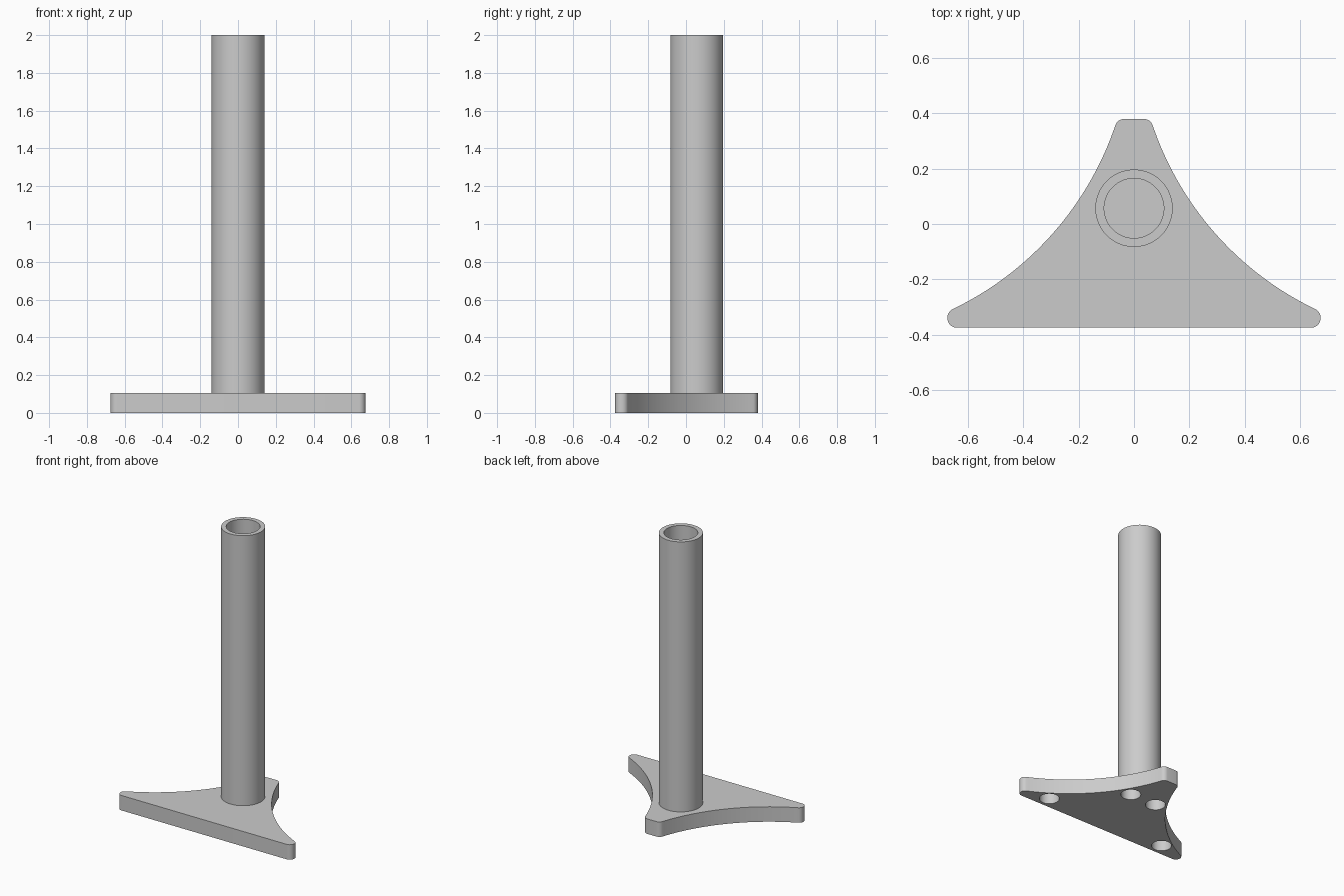
import bpy, bmesh, math
from mathutils import Vector

if "Cube" in bpy.data.objects:
    bpy.data.objects.remove(bpy.data.objects["Cube"], do_unlink=True)

PLATE_H = 0.105
HOLE_DEPTH = 0.085
HOLE_R = 0.065
POLE_Y = 0.057

grey = bpy.data.materials.new("plain grey")
grey.use_nodes = True
colour = (0.6, 0.6, 0.6, 1)
grey.diffuse_color = colour
grey.node_tree.nodes["Principled BSDF"].inputs["Base Color"].default_value = colour


def make_object(name, bm):
    bmesh.ops.recalc_face_normals(bm, faces=bm.faces)
    mesh = bpy.data.meshes.new(name)
    bm.to_mesh(mesh)
    bm.free()
    obj = bpy.data.objects.new(name, mesh)
    bpy.context.collection.objects.link(obj)
    mesh.materials.append(grey)
    return obj


def activate(obj):
    bpy.ops.object.select_all(action="DESELECT")
    obj.select_set(True)
    bpy.context.view_layer.objects.active = obj


def smooth(obj):
    activate(obj)
    bpy.ops.object.shade_smooth_by_angle(angle=math.radians(30))


def arc_points(centre, p, q, steps):
    """Points on the shorter arc from p to q round a centre."""
    a, b = p - centre, q - centre
    start = math.atan2(a.y, a.x)
    turn = math.atan2(a.x * b.y - a.y * b.x, a.dot(b))
    angles = [start + turn * i / steps for i in range(steps + 1)]
    return [centre + a.length * Vector((math.cos(t), math.sin(t))) for t in angles]


def fillet(prev, corner, nxt, d):
    """Round a corner, starting and ending d away from it."""
    a, b = (prev - corner).normalized(), (nxt - corner).normalized()
    centre = corner + (a + b).normalized() * d / math.cos(a.angle(b) / 2)
    return arc_points(centre, corner + a * d, corner + b * d, 8)


def concave_arc(p, q, radius):
    """Arc from p to q, bulging towards the middle of the plate."""
    mid, half = (p + q) / 2, (q - p) / 2
    out = Vector((half.y, -half.x)).normalized()
    centre = mid + out * math.sqrt(radius ** 2 - half.length ** 2)
    return arc_points(centre, p, q, 24)


# Base plate: right half of the outline, mirrored to the left
foot = Vector((0.675, -0.375))
foot_top = Vector((0.675, -0.317))
tip = Vector((0.06, 0.38))
arc = concave_arc(foot_top, tip, 1.143)
half = fillet(Vector((0, foot.y)), foot, foot_top, 0.034)
half += fillet(foot, foot_top, arc[1], 0.022)
half += arc[1:-1]
half += fillet(arc[-2], tip, Vector((0, tip.y)), 0.025)
outline = half + [Vector((-p.x, p.y)) for p in reversed(half)]

bm = bmesh.new()
face = bm.faces.new([bm.verts.new((p.x, p.y, 0)) for p in outline])
top = bmesh.ops.extrude_face_region(bm, geom=[face], use_keep_orig=True)
bmesh.ops.translate(bm, vec=(0, 0, PLATE_H),
                    verts=[v for v in top["geom"] if isinstance(v, bmesh.types.BMVert)])
plate = make_object("base_plate", bm)

# Four blind round pockets in the underside
bm = bmesh.new()
for x, y in ((0.476, -0.29), (0.104, 0.092)):
    for side in (1, -1):
        made = bmesh.ops.create_cone(bm, cap_ends=True, segments=48, radius1=HOLE_R,
                                     radius2=HOLE_R, depth=2 * HOLE_DEPTH)
        bmesh.ops.translate(bm, vec=(side * x, y, 0), verts=made["verts"])
cutter = make_object("pocket_cutter", bm)
cutter.hide_render = True

cut = plate.modifiers.new("pockets", "BOOLEAN")
cut.operation = "DIFFERENCE"
cut.solver = "EXACT"
cut.object = cutter
activate(plate)
bpy.ops.object.modifier_apply(modifier=cut.name)
bpy.data.objects.remove(cutter, do_unlink=True)
smooth(plate)

# Hollow pole: a wall section spun round its axis
bm = bmesh.new()
section = [(0.108, 0.1), (0.14, 0.1), (0.14, 2), (0.108, 2)]
verts = [bm.verts.new((r, POLE_Y, z)) for r, z in section]
edges = [bm.edges.new((verts[i - 1], verts[i])) for i in range(len(verts))]
bmesh.ops.spin(bm, geom=verts + edges, cent=(0, POLE_Y, 0), axis=(0, 0, 1),
               angle=math.tau, steps=64)
bmesh.ops.remove_doubles(bm, verts=bm.verts, dist=0.0005)
smooth(make_object("pole", bm))
